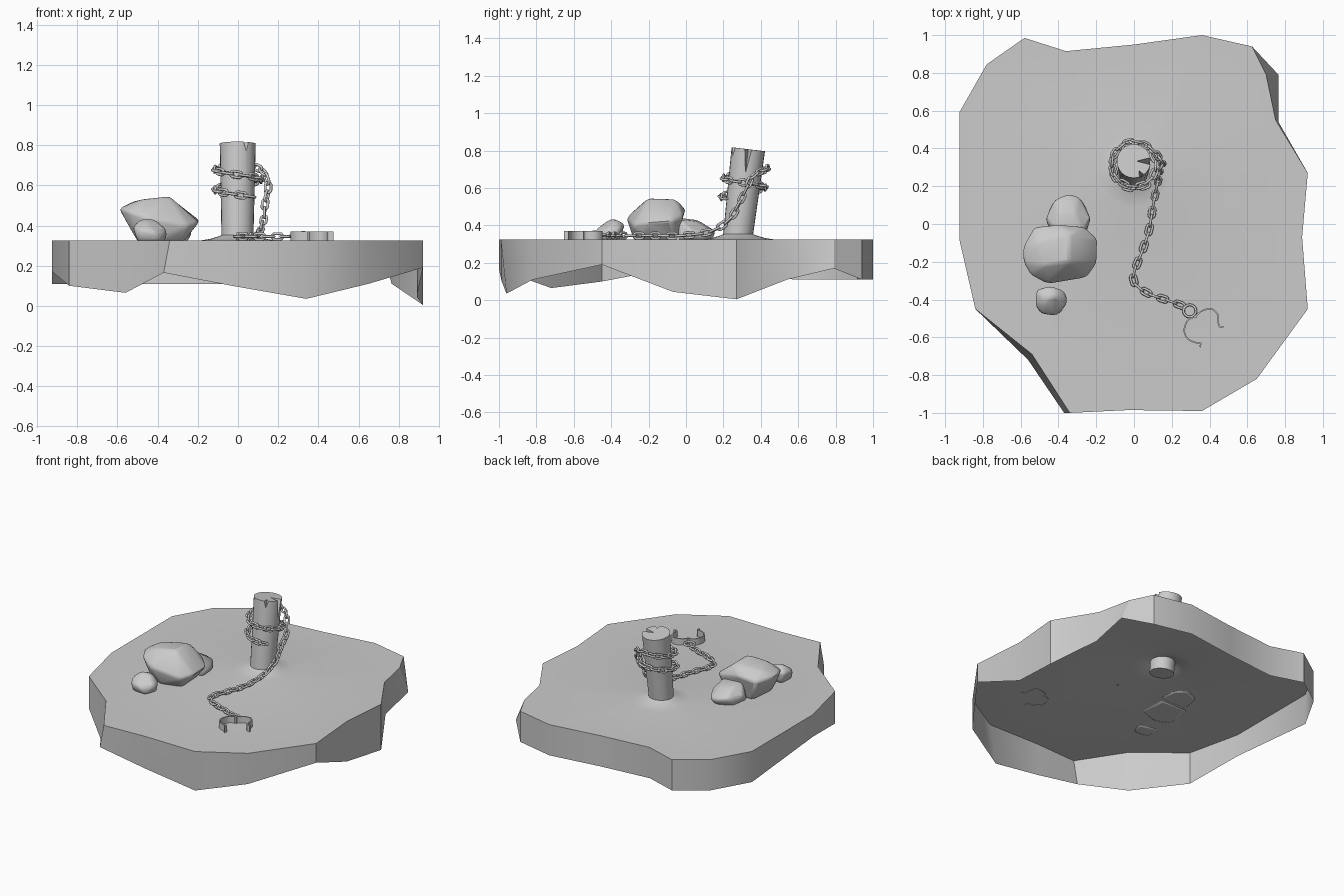
import bpy, bmesh, math
from mathutils import Vector, Matrix

if "Cube" in bpy.data.objects:
    bpy.data.objects.remove(bpy.data.objects["Cube"])

TOP = 0.325  # level of the ground surface


def add_object(name, bm, angle=30):
    me = bpy.data.meshes.new(name)
    bm.to_mesh(me)
    bm.free()
    ob = bpy.data.objects.new(name, me)
    bpy.context.collection.objects.link(ob)
    bpy.ops.object.select_all(action='DESELECT')
    bpy.context.view_layer.objects.active = ob
    ob.select_set(True)
    if angle:
        bpy.ops.object.shade_smooth_by_angle(angle=math.radians(angle))
    return ob


def spline(points, steps=8):
    """Catmull-Rom curve through the points."""
    p = [Vector(q) for q in points]
    p = [2 * p[0] - p[1]] + p + [2 * p[-1] - p[-2]]
    out = []
    for a, b, c, d in zip(p, p[1:], p[2:], p[3:]):
        for i in range(steps):
            t = i / steps
            out.append(0.5 * (2 * b + (c - a) * t + (2 * a - 5 * b + 4 * c - d) * t * t
                              + (3 * b - a - 3 * c + d) * t ** 3))
    return out + [p[-2]]


# Ground slab: flat top, ragged open skirt, small mound round the post
rim = [(-.34, -1), (-.03, -.985), (.36, -.99), (.65, -.82), (.92, -.45), (.89, -.07),
       (.92, .27), (.75, .55), (.70, .79), (.625, .94), (.36, 1), (0, .95), (-.36, .915),
       (-.58, .985), (-.78, .845), (-.925, .59), (-.925, -.08), (-.84, -.45), (-.54, -.69)]
low = [.165, .10, .035, .11, .19, .045, .005, .11, .17, .11, .11, .11, .11, .11, .11,
       .11, .17, .10, .065]
shift = {0: (-.03, 0), 2: (-.02, .03), 7: (.015, -.01), 8: (.065, 0), 18: (-.02, -.03)}
bm = bmesh.new()
n = len(rim)
upper = [bm.verts.new((x, y, TOP)) for x, y in rim]
lower = []
for i, (x, y) in enumerate(rim):
    dx, dy = shift.get(i, (0, 0))
    lower.append(bm.verts.new((x + dx, y + dy, low[i])))
rings = []
for r, z in ((.19, TOP), (.14, TOP + .008), (.10, TOP + .02), (.07, TOP + .032)):
    rings.append([bm.verts.new((r * math.cos(a), .28 + r * math.sin(a), z))
                  for a in (math.tau * k / 20 for k in range(20))])
border = [bm.edges.new((loop[i], loop[i - 1])) for loop in (upper, rings[0])
          for i in range(len(loop))]
bmesh.ops.triangle_fill(bm, use_beauty=True, use_dissolve=False, edges=border)
for i in range(n):
    bm.faces.new((lower[i - 1], lower[i], upper[i], upper[i - 1]))
for a, b in zip(rings, rings[1:]):
    for i in range(20):
        bm.faces.new((a[i - 1], a[i], b[i], b[i - 1]))
bmesh.ops.recalc_face_normals(bm, faces=bm.faces)
if sum(f.normal.z * f.calc_area() for f in bm.faces) < 0:
    bmesh.ops.reverse_faces(bm, faces=bm.faces)
add_object("ground", bm)

# Leaning post with split wedges cut from its top
base, tip = Vector((-.003, .27, .28)), Vector((-.001, .333, .807))
axis = tip - base
tilt = Matrix.Translation(base) @ axis.to_track_quat('Z', 'Y').to_matrix().to_4x4()
# keep world x as the local x direction
zl = axis.normalized()
xl = (Vector((1, 0, 0)) - zl * zl.x).normalized()
yl = zl.cross(xl)
tilt = Matrix.Translation(base) @ Matrix((xl, yl, zl)).transposed().to_4x4()
h = axis.length
bm = bmesh.new()
bmesh.ops.create_cone(bm, cap_ends=True, segments=24, radius1=.078, radius2=.09, depth=h,
                      matrix=tilt @ Matrix.Translation((0, 0, h / 2)))
post = add_object("post", bm, None)
cutters = []
for ang, inner, width, depth in ((0, .01, .026, .17), (-62, .05, .026, .075)):
    bm = bmesh.new()
    for p in ((inner, 0, h + .01), (.11, width, h + .01), (.11, -width, h + .01),
              (.11, 0, h - depth)):
        bm.verts.new(tilt @ Matrix.Rotation(math.radians(ang), 4, 'Z') @ Vector(p))
    bmesh.ops.convex_hull(bm, input=bm.verts)
    bmesh.ops.recalc_face_normals(bm, faces=bm.faces)
    cut = add_object("split_cutter", bm, None)
    cut.hide_render = True
    cutters.append(cut)
    mod = post.modifiers.new("split", 'BOOLEAN')
    mod.operation, mod.solver, mod.object = 'DIFFERENCE', 'EXACT', cut
bpy.context.view_layer.objects.active = post
for mod in list(post.modifiers):
    bpy.ops.object.modifier_apply(modifier=mod.name)
for cut in cutters:
    bpy.data.objects.remove(cut)
bpy.ops.object.select_all(action='DESELECT')
post.select_set(True)
bpy.ops.object.shade_smooth_by_angle(angle=math.radians(30))

# Rocks: hulls with rounded edges
big = [(-.50, -.24, .32), (-.48, -.05, .32), (-.28, -.05, .32), (-.27, -.24, .32),
       (-.40, -.28, .32), (-.59, -.20, .485), (-.59, -.12, .48), (-.53, -.015, .47),
       (-.40, .0, .48), (-.26, -.015, .45), (-.19, -.08, .425), (-.195, -.21, .415),
       (-.25, -.285, .40), (-.46, -.32, .44), (-.55, -.27, .47), (-.52, -.10, .52),
       (-.34, -.05, .54), (-.34, -.20, .545), (-.48, -.22, .53)]
rear = [(-.45, -.04, .32), (-.25, -.04, .32), (-.26, .09, .32), (-.33, .14, .32),
        (-.43, .10, .32), (-.47, .03, .37), (-.42, .13, .38), (-.36, .16, .37),
        (-.29, .15, .36), (-.225, .03, .37), (-.27, -.04, .43), (-.42, -.03, .44),
        (-.40, .06, .43), (-.31, .06, .42)]
small = [(-.50, -.46, .32), (-.39, -.47, .32), (-.36, -.38, .32), (-.49, -.35, .32),
         (-.525, -.43, .39), (-.52, -.35, .40), (-.44, -.325, .41), (-.37, -.35, .38),
         (-.35, -.42, .375), (-.42, -.49, .37), (-.49, -.475, .38), (-.47, -.40, .44),
         (-.41, -.38, .43)]
for name, pts in (("big_rock", big), ("rear_rock", rear), ("small_rock", small)):
    bm = bmesh.new()
    for p in pts:
        bm.verts.new(p)
    bmesh.ops.convex_hull(bm, input=bm.verts)
    bmesh.ops.dissolve_limit(bm, angle_limit=math.radians(8), verts=bm.verts, edges=bm.edges)
    bmesh.ops.recalc_face_normals(bm, faces=bm.faces)
    rock = add_object(name, bm, 40)
    mod = rock.modifiers.new("rounding", 'BEVEL')
    mod.width, mod.segments, mod.limit_method = .014, 2, 'NONE'
    bpy.ops.object.modifier_apply(modifier="rounding")
    bpy.ops.object.shade_smooth_by_angle(angle=math.radians(40))


def add_link(bm, m, half, radius, wire=.0068, arc=8, sides=8):
    """One stadium-shaped link, long along local x, lying in local xy."""
    loop = []
    for side in (0, 1):
        for i in range(arc + 1):
            a = -math.pi / 2 + math.pi * (side + i / arc)
            cx = half if side == 0 else -half
            out = Vector((math.cos(a), math.sin(a), 0))
            c = Vector((cx, 0, 0)) + out * radius
            loop.append([bm.verts.new(m @ (c + wire * (out * math.cos(t) + Vector((0, 0, math.sin(t))))))
                         for t in (math.tau * k / sides for k in range(sides))])
    for j in range(len(loop)):
        for k in range(sides):
            bm.faces.new((loop[j - 1][k - 1], loop[j][k - 1], loop[j][k], loop[j - 1][k]))


# Chain: coils up the post, drops down its right side and runs over the ground
path = []
for k in range(0, 600, 20):
    z = .545 + .1 * k / 360
    a = math.radians(-60 - k)
    path.append((.115 * math.cos(a), .27 + .12 * (z - .28) + .115 * math.sin(a), z))
path += [(.09, .40, .69), (.13, .355, .66), (.15, .32, .59), (.135, .28, .51), (.13, .24, .44),
         (.115, .17, .385), (.10, .09, .358), (.08, -.03, .345), (.045, -.14, .345), (0, -.26, .345),
         (.01, -.32, .345), (.08, -.37, .345), (.18, -.405, .345), (.275, -.44, .345)]
pts = spline(path)
pitch, need, count = .047, 0.0, 0
bm = bmesh.new()
for p, q in zip(pts, pts[1:]):
    seg = (q - p).length
    while need <= seg:
        pos, x = p.lerp(q, need / seg), (q - p).normalized()
        y = Vector((0, 0, 1)).cross(x).normalized()
        m = Matrix.Translation(pos) @ Matrix((x, y, x.cross(y))).transposed().to_4x4()
        add_link(bm, m @ Matrix.Rotation(math.pi / 2 * (count % 2), 4, 'X'), .014, .0145)
        need += pitch
        count += 1
    need -= seg
bmesh.ops.recalc_face_normals(bm, faces=bm.faces)
add_object("chain", bm, 60)

# Round ring joining chain to cuff
bm = bmesh.new()
add_link(bm, Matrix.Translation((.295, -.46, .35)), .001, .032)
bmesh.ops.recalc_face_normals(bm, faces=bm.faces)
add_object("cuff_ring", bm, 60)

# Open cuff: two hinged curved bands with turned-out ends
left = [(.325, -.49), (.285, -.51), (.266, -.565), (.287, -.61), (.335, -.63), (.352, -.63), (.35, -.652)]
right = [(.325, -.49), (.36, -.46), (.41, -.45), (.443, -.48), (.447, -.525), (.455, -.545), (.475, -.545)]
for name, prof in (("cuff_left", left), ("cuff_right", right)):
    bm = bmesh.new()
    cols = [[bm.verts.new((p.x, p.y, z)) for z in (.322, .37)] for p in spline(prof, 4)]
    for a, b in zip(cols, cols[1:]):
        bm.faces.new((a[0], b[0], b[1], a[1]))
    cuff = add_object(name, bm, 40)
    mod = cuff.modifiers.new("thickness", 'SOLIDIFY')
    mod.thickness, mod.offset = .008, 0
    bpy.ops.object.modifier_apply(modifier="thickness")
    bpy.ops.object.shade_smooth_by_angle(angle=math.radians(40))

# Hinge pin of the cuff
bm = bmesh.new()
bmesh.ops.create_cone(bm, cap_ends=True, segments=12, radius1=.009, radius2=.009, depth=.05,
                      matrix=Matrix.Translation((.325, -.49, .347)))
add_object("cuff_hinge", bm)
